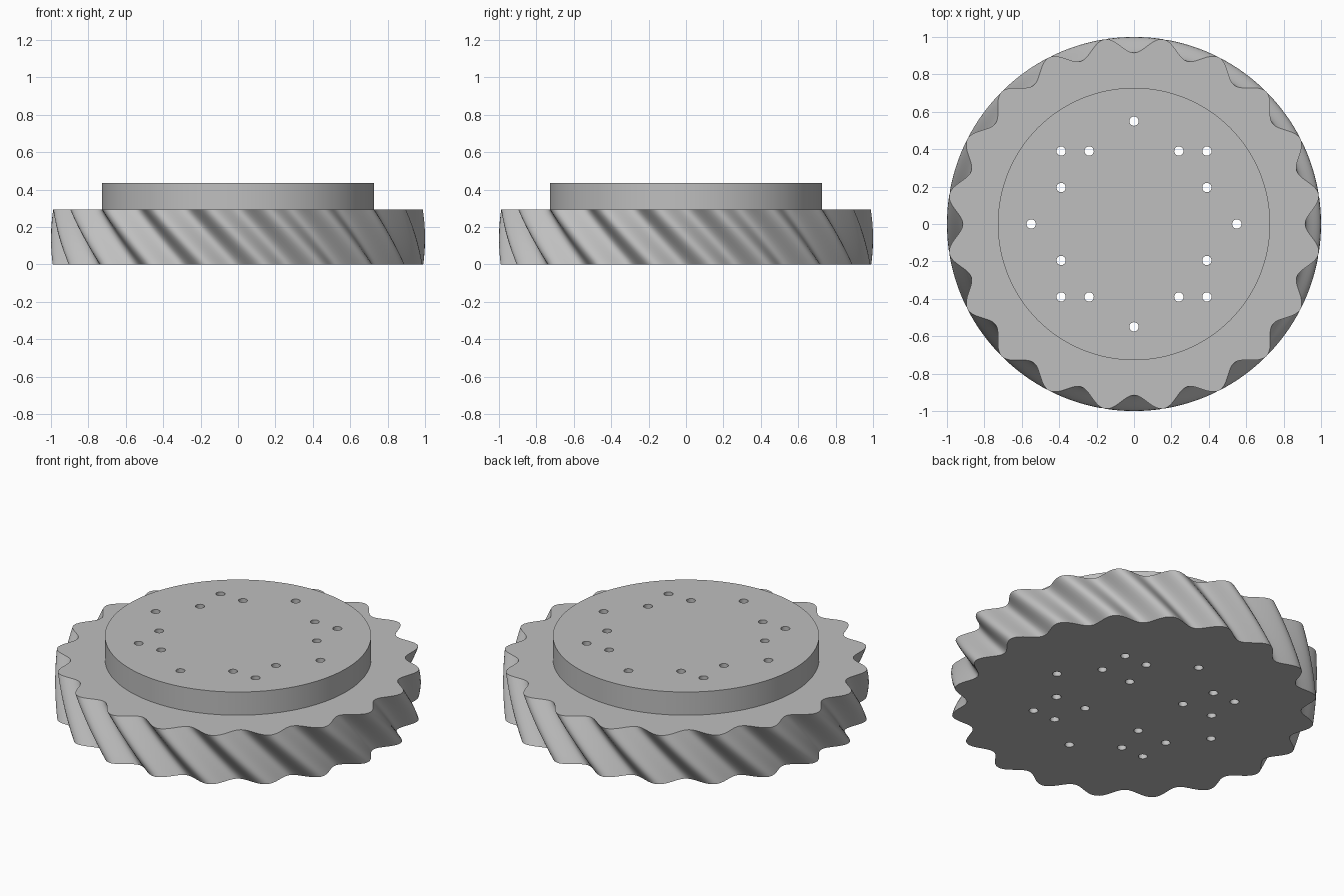
import bpy
import bmesh
import math
from mathutils import Matrix

old = bpy.data.objects.get("Cube")
if old:
    bpy.data.objects.remove(old, do_unlink=True)

TEETH, SEGS, LAYERS = 20, 16, 12
GEAR_H, TOP_H = 0.295, 0.435
TIP, ROOT = 1.0, 0.915
TWIST = math.radians(17)
HOLE_R = 0.025

grey = bpy.data.materials.new("plain grey")
grey.use_nodes = True
grey.diffuse_color = (0.52, 0.52, 0.52, 1)
grey.node_tree.nodes["Principled BSDF"].inputs["Base Color"].default_value = (0.52, 0.52, 0.52, 1)


def make_object(name, bm):
    bmesh.ops.recalc_face_normals(bm, faces=bm.faces)
    mesh = bpy.data.meshes.new(name)
    bm.to_mesh(mesh)
    bm.free()
    mesh.materials.append(grey)
    obj = bpy.data.objects.new(name, mesh)
    bpy.context.collection.objects.link(obj)
    return obj


def add_cylinder(bm, x, y, z0, z1, radius, sides):
    bmesh.ops.create_cone(bm, cap_ends=True, segments=sides, radius1=radius, radius2=radius,
                          depth=z1 - z0, matrix=Matrix.Translation((x, y, (z0 + z1) / 2)))


def drill(obj, points):
    """Cut round vertical holes right through an object."""
    bm = bmesh.new()
    for x, y in points:
        add_cylinder(bm, x, y, -0.1, TOP_H + 0.1, HOLE_R, 24)
    cutter = make_object("hole_cutter", bm)
    cutter.hide_render = True
    mod = obj.modifiers.new("holes", 'BOOLEAN')
    mod.operation = 'DIFFERENCE'
    mod.solver = 'EXACT'
    mod.object = cutter
    bpy.ops.object.select_all(action='DESELECT')
    bpy.context.view_layer.objects.active = obj
    obj.select_set(True)
    bpy.ops.object.modifier_apply(modifier=mod.name)
    bpy.data.objects.remove(cutter, do_unlink=True)
    bpy.ops.object.shade_smooth_by_angle(angle=math.radians(35))


# Hole layout: four on the axes, three around each corner, four inner ones in the gear only
through = [(0.55, 0), (-0.55, 0), (0, 0.55), (0, -0.55)]
inner = []
for sx in (-1, 1):
    for sy in (-1, 1):
        through += [(sx * x, sy * y) for x, y in ((0.39, 0.39), (0.24, 0.39), (0.39, 0.195))]
        inner.append((sx * 0.19, sy * 0.19))

# Helical gear: a wavy ring twisted from bottom to top
bm = bmesh.new()
count = TEETH * SEGS
rings = []
for layer in range(LAYERS + 1):
    t = layer / LAYERS
    ring = []
    for i in range(count):
        a = 2 * math.pi * i / count
        r = (TIP + ROOT) / 2 - (TIP - ROOT) / 2 * math.cos(TEETH * a)
        a += TWIST * (1 - t)
        ring.append(bm.verts.new((r * math.cos(a), r * math.sin(a), GEAR_H * t)))
    rings.append(ring)
for low, high in zip(rings, rings[1:]):
    for i in range(count):
        j = (i + 1) % count
        bm.faces.new((low[i], low[j], high[j], high[i]))
bm.faces.new(rings[0][::-1])
bm.faces.new(rings[-1])
gear = make_object("helical_gear", bm)
drill(gear, through + inner)

# Raised hub disc on top
bm = bmesh.new()
add_cylinder(bm, 0, 0, GEAR_H, TOP_H, 0.728, 128)
hub = make_object("hub_disc", bm)
drill(hub, through)
